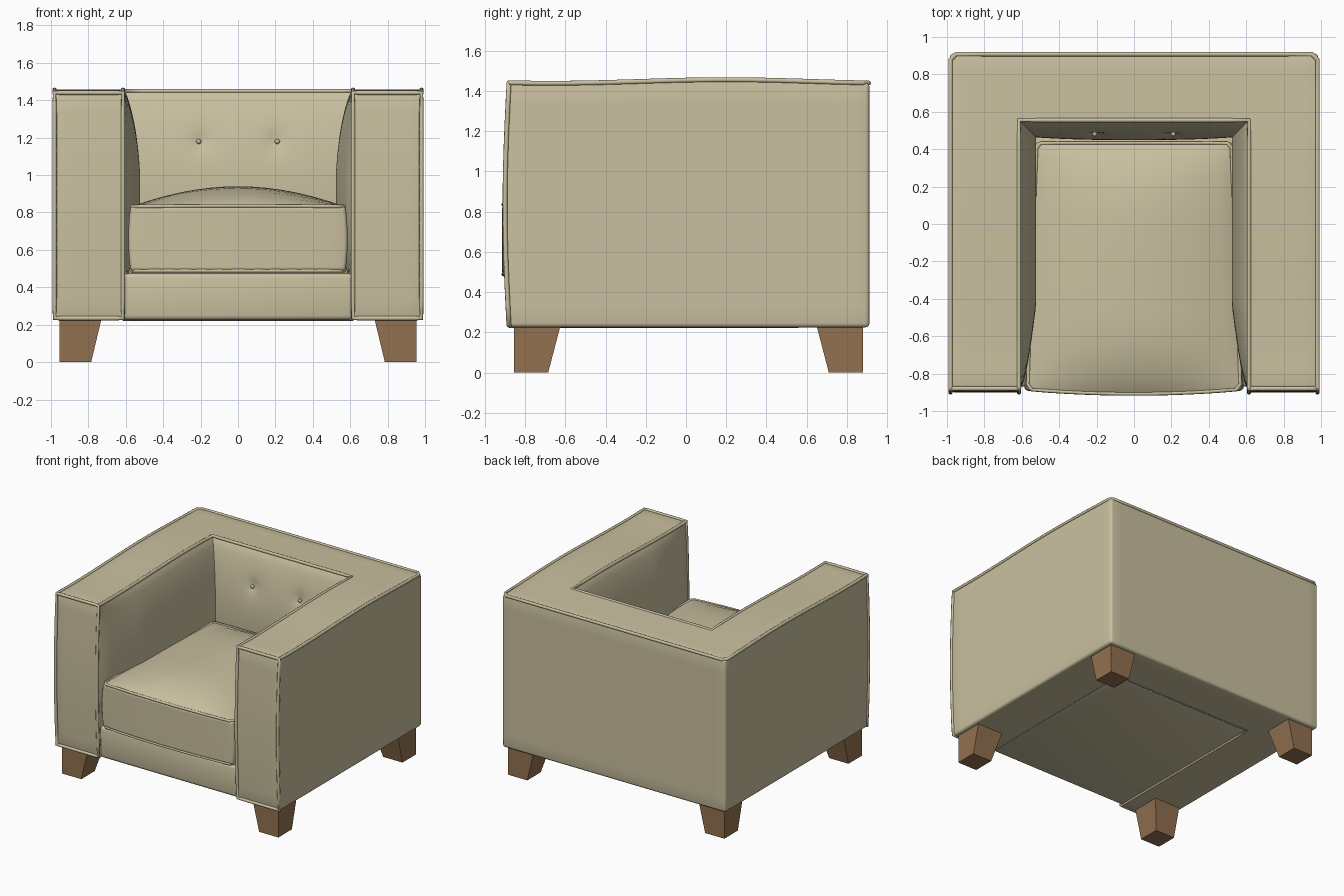
import bpy, bmesh, math
from mathutils import Vector

if "Cube" in bpy.data.objects:
    bpy.data.objects.remove(bpy.data.objects["Cube"])


def material(name, rgb):
    m = bpy.data.materials.new(name)
    m.diffuse_color = (*rgb, 1)
    m.use_nodes = True
    m.node_tree.nodes["Principled BSDF"].inputs["Base Color"].default_value = m.diffuse_color
    return m


FABRIC = material("beige fabric", (0.59, 0.53, 0.35))
WOOD = material("brown wood", (0.29, 0.165, 0.08))
X, XI = 0.985, 0.615            # outer and inner half width
YF, YI, YB = -0.88, 0.555, 0.912  # front, inner back, back
Z0, Z1 = 0.225, 1.45


def finish(name, bm, mat, bevel=0.0, angle=40):
    me = bpy.data.meshes.new(name)
    bm.to_mesh(me)
    bm.free()
    me.materials.append(mat)
    ob = bpy.data.objects.new(name, me)
    bpy.context.collection.objects.link(ob)
    bpy.ops.object.select_all(action='DESELECT')
    ob.select_set(True)
    bpy.context.view_layer.objects.active = ob
    if bevel:
        b = ob.modifiers.new("bevel", 'BEVEL')
        b.width, b.segments, b.angle_limit = bevel, 3, math.radians(50)
        bpy.ops.object.modifier_apply(modifier="bevel")
    if angle:
        bpy.ops.object.shade_smooth_by_angle(angle=math.radians(angle))
    return ob


def span(a, b, n):
    return [a + (b - a) * i / n for i in range(n + 1)]


def warp(p):
    """Soft, slightly uneven upholstery of the frame."""
    x, y, z = p
    t = min(1, max(0, (z - Z0) / (Z1 - Z0)))
    front = max(0, -y - 0.5) / 0.38
    return Vector((x, y - 0.02 * math.sin(math.pi * t) * front,
                   z + 0.009 * t * math.cos(3.6 * (y - 0.2))))


def piping(name, pts, closed=False, fn=warp, r=0.012):
    pts = [Vector(p) for p in pts]
    ends = pts[1:] + (pts[:1] if closed else [])
    path = []
    for a, b in zip(pts, ends):
        path += [a.lerp(b, i / 12) for i in range(12)]
    if not closed:
        path.append(pts[-1])
    cu = bpy.data.curves.new(name, 'CURVE')
    cu.dimensions, cu.bevel_depth, cu.bevel_resolution = '3D', r, 2
    cu.use_fill_caps = True
    s = cu.splines.new('POLY')
    s.points.add(len(path) - 1)
    for q, p in zip(s.points, path):
        q.co = (*fn(p), 1)
    s.use_cyclic_u = closed
    cu.materials.append(FABRIC)
    bpy.context.collection.objects.link(bpy.data.objects.new(name, cu))


# U-shaped frame: arms and back, footprint extruded upward
bm = bmesh.new()
xs = span(-X, -XI, 4)[:-1] + span(-XI, XI, 8)[:-1] + span(XI, X, 4)
ys = span(YF, YI, 14)[:-1] + span(YI, YB, 4)
grid = {(i, j): bm.verts.new((x, y, Z0)) for i, x in enumerate(xs) for j, y in enumerate(ys)}
for i in range(len(xs) - 1):
    for j in range(len(ys) - 1):
        if not (abs(xs[i] + xs[i + 1]) / 2 < XI and ys[j] + ys[j + 1] < 2 * YI):
            bm.faces.new([grid[i, j], grid[i + 1, j], grid[i + 1, j + 1], grid[i, j + 1]])
bmesh.ops.delete(bm, geom=[v for v in bm.verts if not v.link_faces], context='VERTS')
ext = bmesh.ops.extrude_face_region(bm, geom=bm.faces[:], use_keep_orig=True)
for g in ext["geom"]:
    if isinstance(g, bmesh.types.BMVert):
        g.co.z = Z1
upright = [e for e in bm.edges if abs(e.verts[0].co.z - e.verts[1].co.z) > 0.5]
bmesh.ops.subdivide_edges(bm, edges=upright, cuts=10, use_grid_fill=True)
bmesh.ops.recalc_face_normals(bm, faces=bm.faces[:])
# inner walls are replaced by the padded lining
inner = [f for f in bm.faces if abs(f.normal.z) < 0.1
         and abs(f.calc_center_median().x) < XI + 0.01 and f.calc_center_median().y < YI + 0.01]
bmesh.ops.delete(bm, geom=inner, context='FACES')
for v in bm.verts:
    v.co = warp(v.co)
finish("frame", bm, FABRIC, 0.02)

# padded lining along the inside of the arms and back, with two tufts
bm = bmesh.new()
NA, NB, NZ = 28, 56, 34
path = [(-XI, y) for y in span(YF, YI, NA)[:-1]] + [(x, YI) for x in span(-XI, XI, NB)] \
    + [(XI, y) for y in span(YI, YF, NA)[1:]]
rows = []
for z in span(0.42, Z1, NZ):
    row = []
    for x, y in path:
        t = (z - 0.42) / (Z1 - 0.42)
        d = 0.092 * max(0, math.sin(math.pi * t)) ** 0.65
        d *= min(1, max(0, y - YF) / 0.45) ** 0.6
        px, py = x, y
        if abs(x) > XI - 1e-4:
            px = x - math.copysign(d, x)
        if y > YI - 1e-4:
            r = math.hypot(abs(x) - 0.21, z - 1.18)
            px = px if px != x else x * (1 - d / XI * abs(x) / XI)
            py = y - d - 0.015 * math.sin(math.pi * t) * (1 - (x / XI) ** 2) \
                + 0.03 * math.exp(-r / 0.045)
        row.append(bm.verts.new(warp((px, py, z))))
    rows.append(row)
for a, b in zip(rows, rows[1:]):
    for k in range(len(path) - 1):
        bm.faces.new([a[k], a[k + 1], b[k + 1], b[k]])
finish("inner_lining", bm, FABRIC, 0, 50)

# tuft buttons
for s in (-1, 1):
    bm = bmesh.new()
    bmesh.ops.create_uvsphere(bm, u_segments=12, v_segments=8, radius=0.014)
    bmesh.ops.translate(bm, verts=bm.verts, vec=(0.21 * s, 0.482, 1.18))
    finish("tuft_button", bm, FABRIC)

# seat base
bm = bmesh.new()
bmesh.ops.create_cube(bm, size=1)
for v in bm.verts:
    v.co = (v.co.x * 2 * XI, (YF + 0.01 + YI) / 2 + v.co.y * (YI - YF - 0.01), 0.35 + v.co.z * 0.25)
finish("seat_base", bm, FABRIC, 0.025)


def cushion(p):
    """Unit cube (-1..1) to a domed, slightly tapered seat cushion."""
    u, v, w = p
    bow = 1 - u * u
    return Vector((u * (0.55 - 0.025 * v) + 0.012 * u * (1 - w * w) * (1 - v) / 2,
                   -0.225 + v * 0.665 - 0.025 * bow * max(0, -v),
                   0.66 + w * 0.175 + 0.105 * max(0, w) * bow * (1 - v ** 4)))


# seat cushion
bm = bmesh.new()
bmesh.ops.create_cube(bm, size=2)
bmesh.ops.subdivide_edges(bm, edges=bm.edges[:], cuts=13, use_grid_fill=True)
for v in bm.verts:
    v.co = cushion(v.co)
finish("seat_cushion", bm, FABRIC, 0.02)
c, e = 0.99, 0.95
for w in (-0.98, 0.98):
    piping("cushion_piping", [(-c, -e, w), (-e, -c, w), (e, -c, w), (c, -e, w),
                              (c, e, w), (e, c, w), (-e, c, w), (-c, e, w)], True, cushion, 0.01)

# piping on the frame edges
xo, zt, yb, k = X - 0.004, Z1 - 0.003, YB - 0.004, 0.03
piping("outer_top_piping", [(-xo, YF, zt), (-xo, yb - k, zt), (-xo + k, yb, zt),
                            (xo - k, yb, zt), (xo, yb - k, zt), (xo, YF, zt)])
piping("inner_top_piping", [(-XI, YF, zt), (-XI, YI, zt), (XI, YI, zt), (XI, YF, zt)])
piping("bottom_seam", [(-XI, YF, Z0 + 0.004), (-XI, YI, Z0 + 0.004),
                       (XI, YI, Z0 + 0.004), (XI, YF, Z0 + 0.004)], r=0.008)
for s in (-1, 1):
    piping("arm_front_piping", [(s * xo, YF, Z0 + 0.01), (s * xo, YF, zt),
                                (s * XI, YF, zt), (s * XI, YF, Z0 + 0.01)], True)

# tapered legs, vertical on the outer sides
for s in (-1, 1):
    for name, yo, yt, yl in (("front_leg", -0.855, -0.625, -0.685), ("back_leg", 0.88, 0.65, 0.71)):
        bm = bmesh.new()
        bmesh.ops.create_cube(bm, size=1)
        for v in bm.verts:
            top = v.co.z > 0
            v.co = (s * (0.955 if v.co.x > 0 else (0.73 if top else 0.785)),
                    yo if v.co.y > 0 else (yt if top else yl), 0.23 if top else 0)
        bmesh.ops.recalc_face_normals(bm, faces=bm.faces[:])
        finish(name, bm, WOOD, 0, 0)
